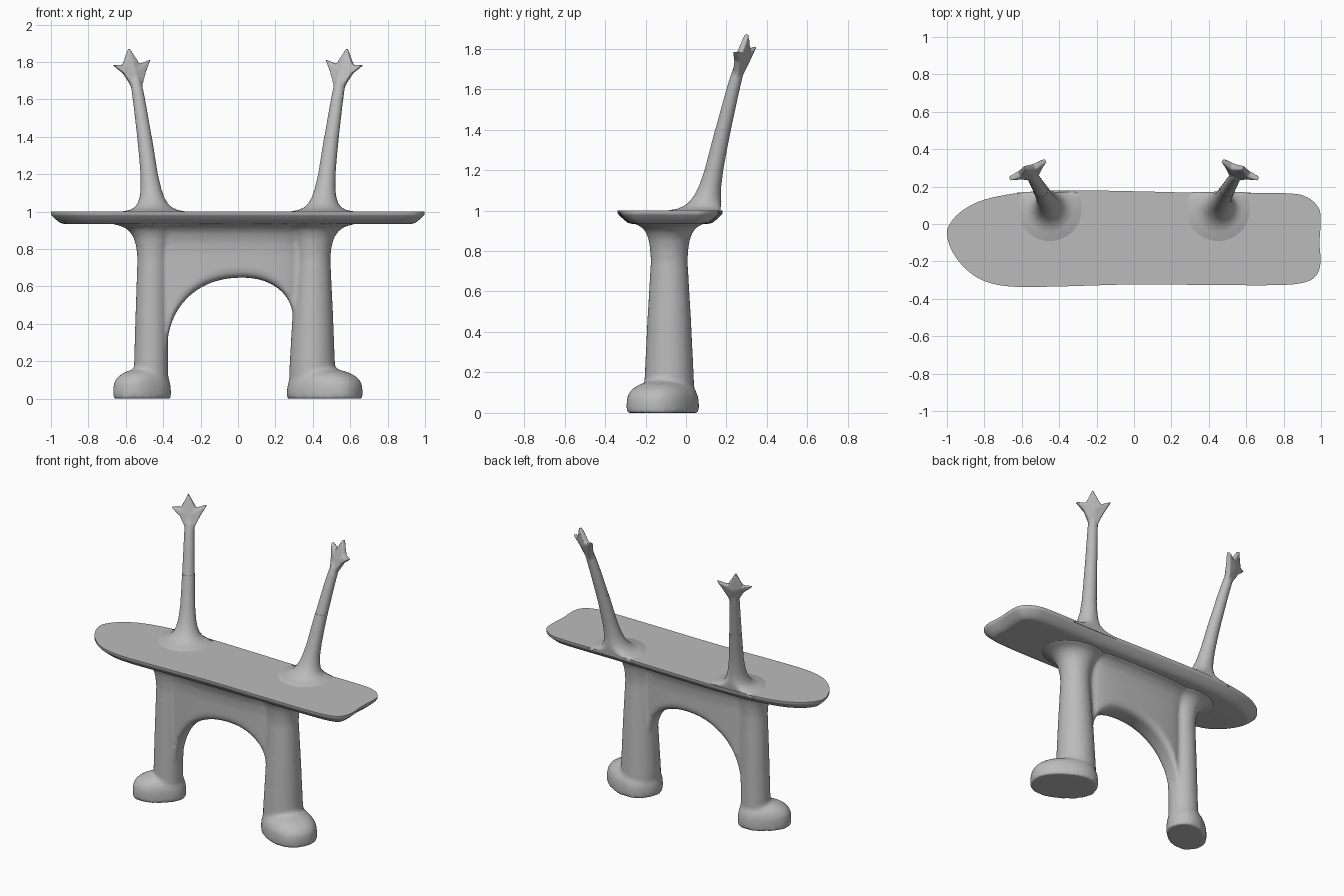
import bpy, bmesh, math
from mathutils import Vector

if "Cube" in bpy.data.objects:
    bpy.data.objects.remove(bpy.data.objects["Cube"])

grey = bpy.data.materials.new("mid_grey")
grey.diffuse_color = (.5, .5, .5, 1)
grey.use_nodes = True
grey.node_tree.nodes["Principled BSDF"].inputs["Base Color"].default_value = grey.diffuse_color


def loft(bm, rings):
    rows = [[bm.verts.new(p) for p in r] for r in rings]
    n = len(rows[0])
    for a, b in zip(rows, rows[1:]):
        for i in range(n):
            j = (i + 1) % n
            bm.faces.new((a[i], a[j], b[j], b[i]))
    bm.faces.new(rows[0][::-1])
    bm.faces.new(rows[-1])


def oval(cx, cy, z, a, b, ang=0.0, p=2.0, n=40):
    pts = []
    for i in range(n):
        t = 2 * math.pi * i / n
        c, s = math.cos(t), math.sin(t)
        u = a * math.copysign(abs(c) ** (2 / p), c)
        v = b * math.copysign(abs(s) ** (2 / p), s)
        pts.append((cx + u * math.cos(ang) - v * math.sin(ang),
                    cy + u * math.sin(ang) + v * math.cos(ang), z))
    return pts


def finish(bm, name):
    bmesh.ops.recalc_face_normals(bm, faces=bm.faces)
    me = bpy.data.meshes.new(name)
    bm.to_mesh(me)
    bm.free()
    me.materials.append(grey)
    ob = bpy.data.objects.new(name, me)
    bpy.context.collection.objects.link(ob)
    return ob


def smooth(ob, angle):
    bpy.ops.object.select_all(action='DESELECT')
    bpy.context.view_layer.objects.active = ob
    ob.select_set(True)
    bpy.ops.object.shade_smooth_by_angle(angle=math.radians(angle))


def melt(ob, voxel, steps):
    # fuse overlapping parts into one soft skin
    m = ob.modifiers.new("fuse", 'REMESH')
    m.mode = 'VOXEL'
    m.voxel_size = voxel
    m.use_smooth_shade = True
    s = ob.modifiers.new("soften", 'SMOOTH')
    s.factor = 0.5
    s.iterations = steps


def mirror(ob):
    ob.modifiers.new("both_sides", 'MIRROR').use_mirror_merge = False


# board: closed spline outline, chamfered underside
outline = [(-1, -.06), (-.985, 0), (-.92, .07), (-.8, .13), (-.6, .168), (-.35, .18),
           (0, .175), (.4, .166), (.8, .165), (.92, .145), (.985, .09), (.998, .02),
           (.992, -.1), (.997, -.21), (.97, -.28), (.9, -.315), (.75, -.327), (.4, -.326),
           (0, -.323), (-.4, -.334), (-.65, -.335), (-.8, -.305), (-.9, -.24), (-.97, -.15)]
pts = [Vector(p) for p in outline]
n = len(pts)
edge = []
for i in range(n):
    p0, p1, p2, p3 = (pts[(i + k - 1) % n] for k in range(4))
    for k in range(5):
        t = k / 5
        edge.append(0.5 * (2 * p1 + (p2 - p0) * t + (2 * p0 - 5 * p1 + 4 * p2 - p3) * t * t
                           + (3 * p1 - p0 - 3 * p2 + p3) * t ** 3))


def inset(d, z):
    out = []
    for i, p in enumerate(edge):
        t = (edge[(i + 1) % len(edge)] - edge[i - 1]).normalized()
        out.append((p.x + t.y * d, p.y - t.x * d, z))
    return out


bm = bmesh.new()
loft(bm, [inset(d, z) for d, z in
          [(.078, .934), (.066, .935), (.05, .939), (.03, .955), (.006, .977), (0, .986), (0, 1.0)]])
smooth(finish(bm, "board"), 35)

# legs: tapered columns flaring into the board, with rounded feet
bm = bmesh.new()


def leg(x0, r0, x1, r1):
    prof = [(.02, 0, 0), (.15, 0, 0), (.45, .45, 0), (.75, 1, 0), (.81, 1, .006), (.86, 1, .02),
            (.895, 1, .043), (.918, 1, .075), (.931, 1, .12), (.944, 1, .18)]
    loft(bm, [oval(x0 + (x1 - x0) * t, -.083, z, r0 + (r1 - r0) * t + f,
                   r0 + (r1 - r0) * t + f * .6) for z, t, f in prof])


def foot(cx, cy, a, b, ang, lean):
    prof = [(0, 1, 0), (.05, 1, 0), (.085, .97, 0), (.115, .88, .1),
            (.138, .72, .25), (.155, .5, .5), (.175, .36, 1)]
    loft(bm, [oval(cx + lean[0] * k, cy + lean[1] * k, z, a * s, b * s, ang, 2.3)
              for z, s, k in prof])


leg(-.465, .092, -.457, .081)
leg(.397, .123, .403, .091)
foot(-.513, -.11, .165, .118, math.radians(37), (.045, .03))
foot(.464, -.115, .209, .156, math.radians(-31), (-.05, .03))

# arch web between the legs
rings = []
for i in range(-1, 34):
    ang = math.pi * min(max(i, 0), 32) / 32
    c, s = math.cos(ang), math.sin(ang)
    w, base = (.40, .25) if c > 0 else (.275, .42)
    x = .02 - math.copysign(w * abs(c) ** .92, c)
    z = base + (.647 - base) * s ** .92
    x += -.06 if i < 0 else .06 if i > 32 else 0
    t = .05 + .03 * s
    half = [(t * .55, z), (t * .85, z + .012), (t, z + .04), (t, .78), (t + .007, .84),
            (t + .025, .89), (t + .055, .922), (t + .11, .942)]
    rings.append([(x, -.083 + y, h) for y, h in half] + [(x, -.083 - y, h) for y, h in half[::-1]])
loft(bm, rings)
melt(finish(bm, "legs_and_arch"), .011, 9)

# arm: slim tapered limb with a wide root, cut flush at the board's back edge
path = [(.45, .078, .985, .2), (.45, .08, 1.0005, .17), (.451, .083, 1.008, .128),
        (.453, .089, 1.022, .1), (.456, .097, 1.043, .081), (.46, .107, 1.075, .066),
        (.465, .119, 1.12, .055), (.475, .138, 1.2, .046), (.487, .16, 1.3, .042),
        (.50, .183, 1.4, .039)]
bm = bmesh.new()
loft(bm, [[(x, min(y, .168 + .1 * (h - .98) if h < 1.15 else 9), z) for x, y, z in
           oval(cx, cy, h, r, r, n=48)] for cx, cy, h, r in path])
arms = finish(bm, "arms")
smooth(arms, 60)
mirror(arms)

# forearm and star-shaped hand with three pointed fingers (x, z, half thickness)
bm = bmesh.new()
path = [(.499, .181, 1.39, .0392), (.525, .225, 1.57, .034), (.538, .246, 1.65, .0315),
        (.546, .26, 1.7, .028), (.551, .27, 1.735, .018)]
loft(bm, [oval(cx, cy, h, r, r, n=32) for cx, cy, h, r in path])
hand = [(.522, 1.64, .016), (.555, 1.64, .016), (.579, 1.69, .018), (.61, 1.737, .016),
        (.669, 1.784, .012), (.614, 1.784, .017), (.584, 1.875, .011), (.53, 1.787, .017),
        (.471, 1.812, .012), (.5, 1.737, .016), (.513, 1.69, .018)]


def palm_point(x, z, t, side):
    y = .291 - .47 * (x - .575) + .38 * (z - 1.8) - max(0, z - 1.8) * .2
    return bm.verts.new((x + .44 * t * side, y + .9 * t * side, z))


sides = []
for side in (-1, 1):
    rim = [palm_point(*h, side) for h in hand]
    mid = palm_point(.556, 1.75, .027, side)
    for i in range(len(rim)):
        bm.faces.new((mid, rim[i - 1], rim[i]))
    sides.append(rim)
a, b = sides
for i in range(len(a)):
    bm.faces.new((a[i - 1], a[i], b[i], b[i - 1]))
hands = finish(bm, "hands")
melt(hands, .0055, 6)
mirror(hands)
